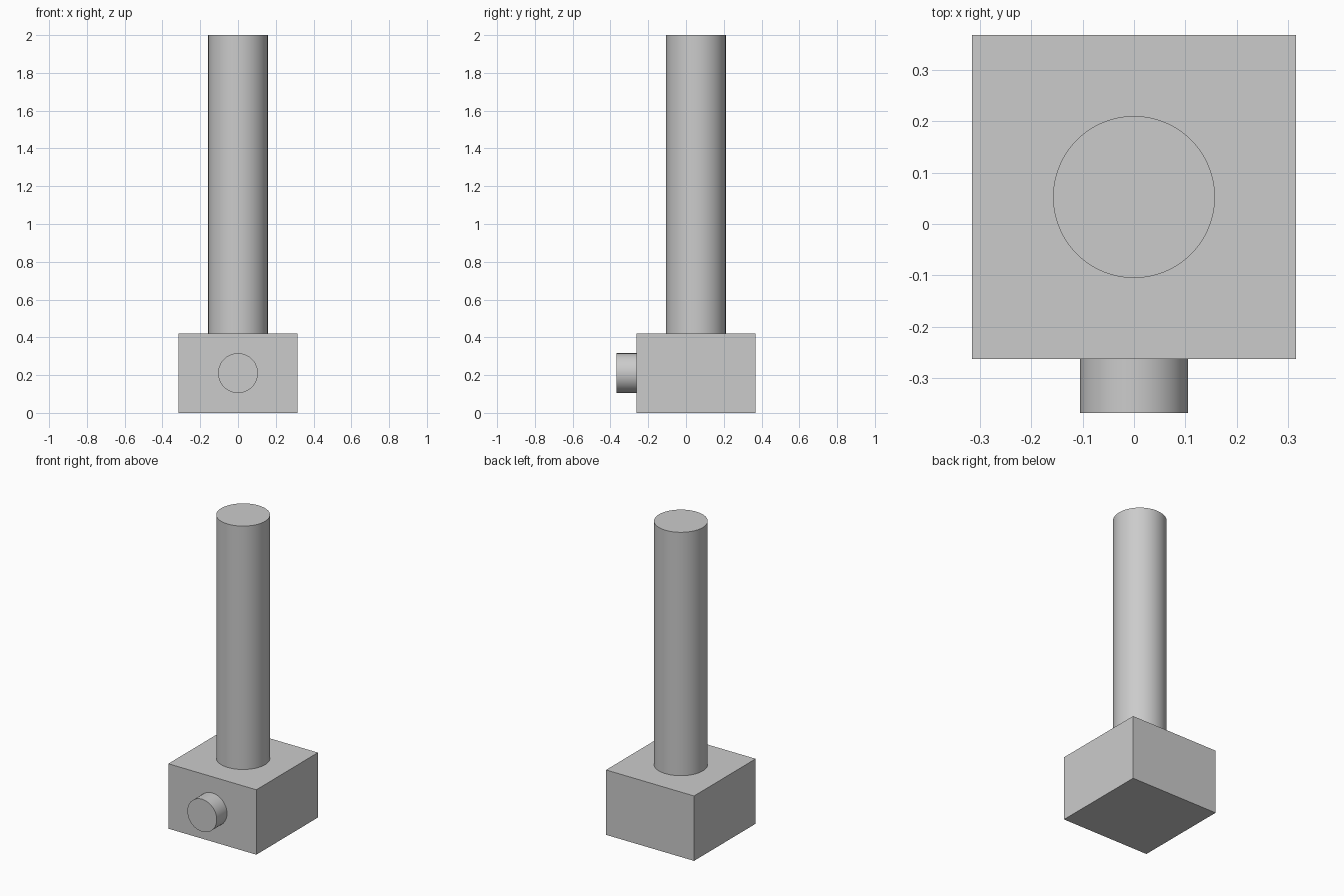
import bpy
import math

cube = bpy.data.objects.get("Cube")
if cube:
    bpy.data.objects.remove(cube, do_unlink=True)

U = 2 / 19            # module that all sizes are multiples of
AXIS_Y = U / 2        # the block and post sit slightly behind centre

grey = bpy.data.materials.new("light_grey")
grey.use_nodes = True
colour = (0.6, 0.6, 0.6, 1)
grey.diffuse_color = colour
grey.node_tree.nodes["Principled BSDF"].inputs["Base Color"].default_value = colour


def finish(name):
    obj = bpy.context.object
    obj.name = obj.data.name = name
    obj.data.materials.append(grey)
    return obj


def cylinder(name, radius, depth, location, rotation=(0, 0, 0)):
    bpy.ops.mesh.primitive_cylinder_add(vertices=96, radius=radius, depth=depth,
                                        location=location, rotation=rotation)
    bpy.ops.object.shade_smooth_by_angle(angle=math.radians(30))
    return finish(name)


# Base block
bpy.ops.mesh.primitive_cube_add(size=1, location=(0, AXIS_Y, 2 * U))
block = finish("base_block")
block.scale = (6 * U, 6 * U, 4 * U)
bpy.ops.object.transform_apply(location=False, rotation=False, scale=True)

# Tall round post on top of the block
cylinder("post", 1.5 * U, 15 * U, (0, AXIS_Y, 11.5 * U))

# Short round boss on the front face
cylinder("front_boss", U, U, (0, -3 * U, 2 * U), (math.pi / 2, 0, 0))
